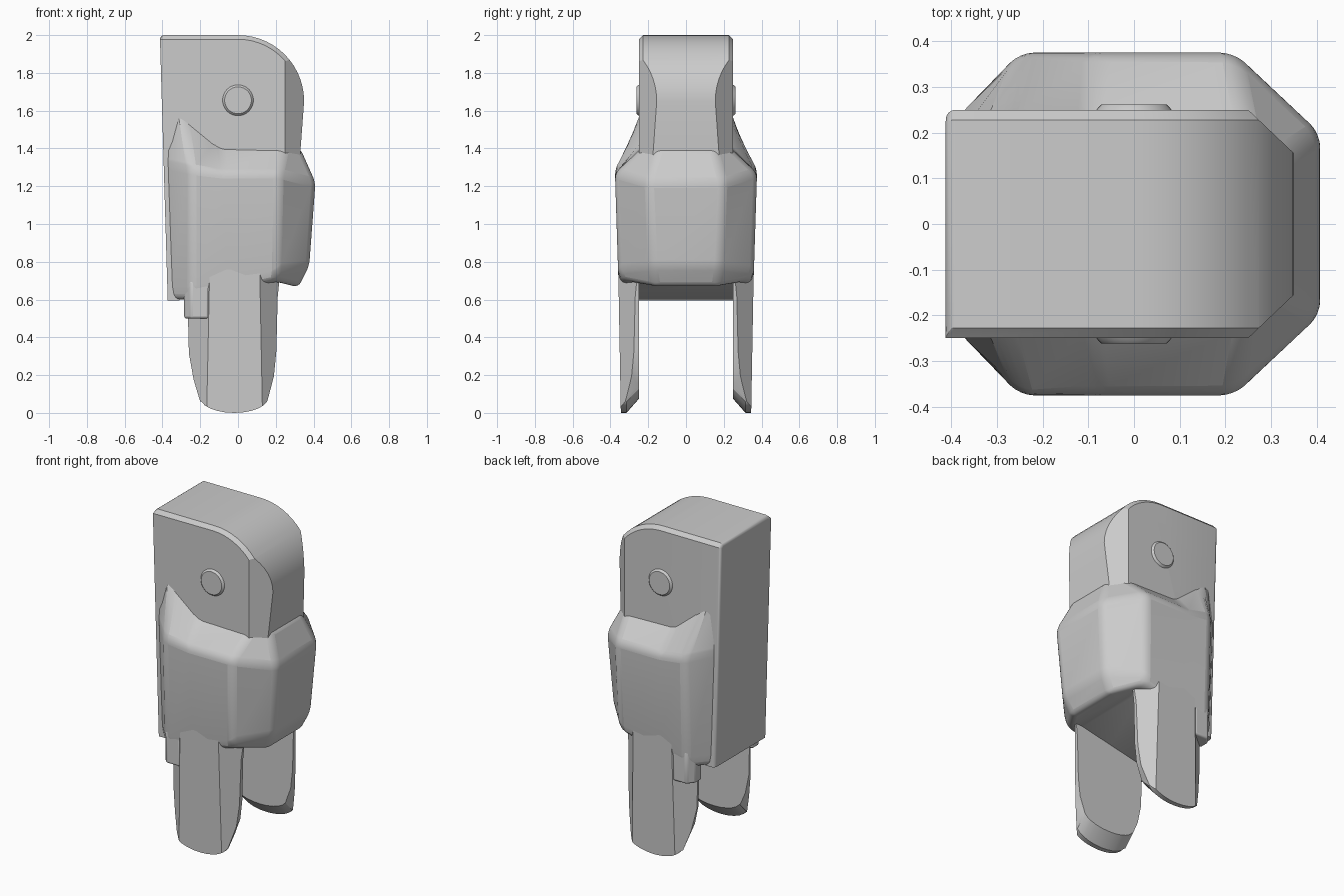
import bpy, bmesh, math
from mathutils import Vector

cube = bpy.data.objects.get("Cube")
if cube:
    bpy.data.objects.remove(cube, do_unlink=True)

grey = bpy.data.materials.new("plain_grey")
grey.use_nodes = True
grey.diffuse_color = (0.6, 0.6, 0.6, 1)
grey.node_tree.nodes["Principled BSDF"].inputs["Base Color"].default_value = (0.6, 0.6, 0.6, 1)


def finish(bm, name, bevel=0):
    bmesh.ops.recalc_face_normals(bm, faces=bm.faces)
    mesh = bpy.data.meshes.new(name)
    bm.to_mesh(mesh)
    bm.free()
    mesh.materials.append(grey)
    ob = bpy.data.objects.new(name, mesh)
    bpy.context.collection.objects.link(ob)
    if bevel:
        mod = ob.modifiers.new("round", 'BEVEL')
        mod.width, mod.segments = bevel, 4
        mod.limit_method, mod.angle_limit = 'ANGLE', math.radians(20)
    bpy.ops.object.select_all(action='DESELECT')
    ob.select_set(True)
    bpy.context.view_layer.objects.active = ob
    bpy.ops.object.shade_smooth_by_angle(angle=math.radians(28))
    return ob


def loft(rings, caps=True):
    """Join closed rings of points into a solid."""
    bm = bmesh.new()
    loops = [[bm.verts.new(p) for p in r] for r in rings]
    n = len(loops[0])
    for a, b in zip(loops, loops[1:]):
        for i in range(n):
            j = (i + 1) % n
            bm.faces.new((a[i], a[j], b[j], b[i]))
    for end in (loops[0], loops[-1]):
        if caps:
            bm.faces.new(end)
        else:  # strips between mirrored points
            for i in range(n // 2 - 1):
                bm.faces.new((end[i], end[i + 1], end[n - 2 - i], end[n - 1 - i]))
    return bm


def slice_off(bm, point, normal):
    bmesh.ops.bisect_plane(bm, geom=bm.verts[:] + bm.edges[:] + bm.faces[:], dist=1e-5,
                           plane_co=point, plane_no=normal, clear_outer=True)
    bmesh.ops.holes_fill(bm, edges=[e for e in bm.edges if e.is_boundary])


# Core: rounded head whose back spine runs down the body
def core_ring(y, shrink):
    r = 0.35 - shrink
    arc = [(r * math.sin(t), 1.65 + r * math.cos(t))
           for t in (math.pi / 2 * i / 14 for i in range(15))]
    pts = [(-0.413, 2 - shrink)] + arc + [(0.33, 1.38), (0.3, 0.72), (-0.3, 0.66),
                                         (-0.31, 0.595), (-0.372, 0.595)]
    return [(x, y, z) for x, z in pts]


bm = loft([core_ring(-0.25, 0.022), core_ring(-0.228, 0), core_ring(0.228, 0), core_ring(0.25, 0.022)])
for s in (-1, 1):
    slice_off(bm, (0.25, s * 0.25, 1.5), (0.095, s * 0.1, 0))
spine = []
for e in bm.edges:
    a, b = (v.co for v in e.verts)
    upright = abs(a.z - b.z) > 0.5 and abs(a.y) > 0.24 and abs(a.y - b.y) < 0.01
    if max(a.x, b.x) < -0.36 and (upright or min(a.z, b.z) > 1.9):
        spine.append(e)
bmesh.ops.bevel(bm, geom=spine, offset=0.05, offset_type='OFFSET', segments=4,
                profile=0.5, affect='EDGES', clamp_overlap=True)
finish(bm, "head_and_spine")


# Body: eight-sided sleeve with sloped shoulders
def sleeve_ring(half):
    return [(x, -y, z) for x, y, z in half] + [(x, y, z) for x, y, z in reversed(half)]


bottom = [(-0.36, 0.22, 0.6), (-0.25, 0.345, 0.6), (-0.06, 0.345, 0.64),
          (0.2, 0.335, 0.695), (0.32, 0.165, 0.665)]
low = [(-0.37, 0.225, 0.67), (-0.25, 0.357, 0.67), (-0.06, 0.357, 0.71),
       (0.21, 0.36, 0.76), (0.377, 0.18, 0.78)]
shoulder = [(-0.386, 0.235, 1.32), (-0.25, 0.376, 1.29), (-0.08, 0.376, 1.27),
            (0.22, 0.376, 1.27), (0.41, 0.2, 1.22)]
top = [(-0.39, 0.225, 1.66), (-0.29, 0.225, 1.6), (-0.1, 0.215, 1.43),
       (0.25, 0.215, 1.42), (0.33, 0.15, 1.4)]
finish(loft([sleeve_ring(r) for r in (bottom, low, shoulder, top)], caps=False), "body_sleeve", 0.03)


# Legs: round-ended plates with slanted edges and a bevelled inner tip
def leg_profile():
    right = [(0.225, 0.76), (0.21, 0.6), (0.203, 0.3), (0.19, 0.17), (0.16, 0.08)]
    tip = [(-0.02 + 0.18 * math.cos(t), 0.08 - 0.08 * math.sin(t))
           for t in (math.pi * i / 12 for i in range(1, 12))]
    left = [(-0.2, 0.06), (-0.235, 0.15), (-0.26, 0.28), (-0.265, 0.5), (-0.265, 0.76)]
    return right + tip + left


for s, side in ((-1, "front"), (1, "back")):
    inner = [(x, s * 0.248, 0.76 - (0.76 - z) * 0.9) for x, z in leg_profile()]
    mid = [(x, s * 0.315, z) for x, z in leg_profile()]
    outer = [(x, s * (0.345 + 0.018 * z), z) for x, z in leg_profile()]
    bm = loft([inner, mid, outer])
    slice_off(bm, (0.122, s * 0.352, 0.3), (0.08, s * 0.085, 0))
    slice_off(bm, (-0.16, s * 0.35, 0.3), (-0.085, s * 0.1, 0))
    finish(bm, side + "_leg")

    # Stepped lug behind each leg
    plan = [(-0.155, 0.354), (-0.25, 0.354), (-0.285, 0.31), (-0.285, 0.25), (-0.155, 0.25)]
    finish(loft([[(x, s * y, z) for x, y in plan] for z in (0.5, 0.7)]), side + "_leg_lug", 0.012)

    # Pivot button on the side of the head
    rings = [[(r * math.cos(2 * math.pi * i / 32), s * y, 1.655 + r * math.sin(2 * math.pi * i / 32))
              for i in range(32)] for r, y in ((0.085, 0.245), (0.078, 0.256), (0.071, 0.262))]
    finish(loft(rings), side + "_pivot_button")
